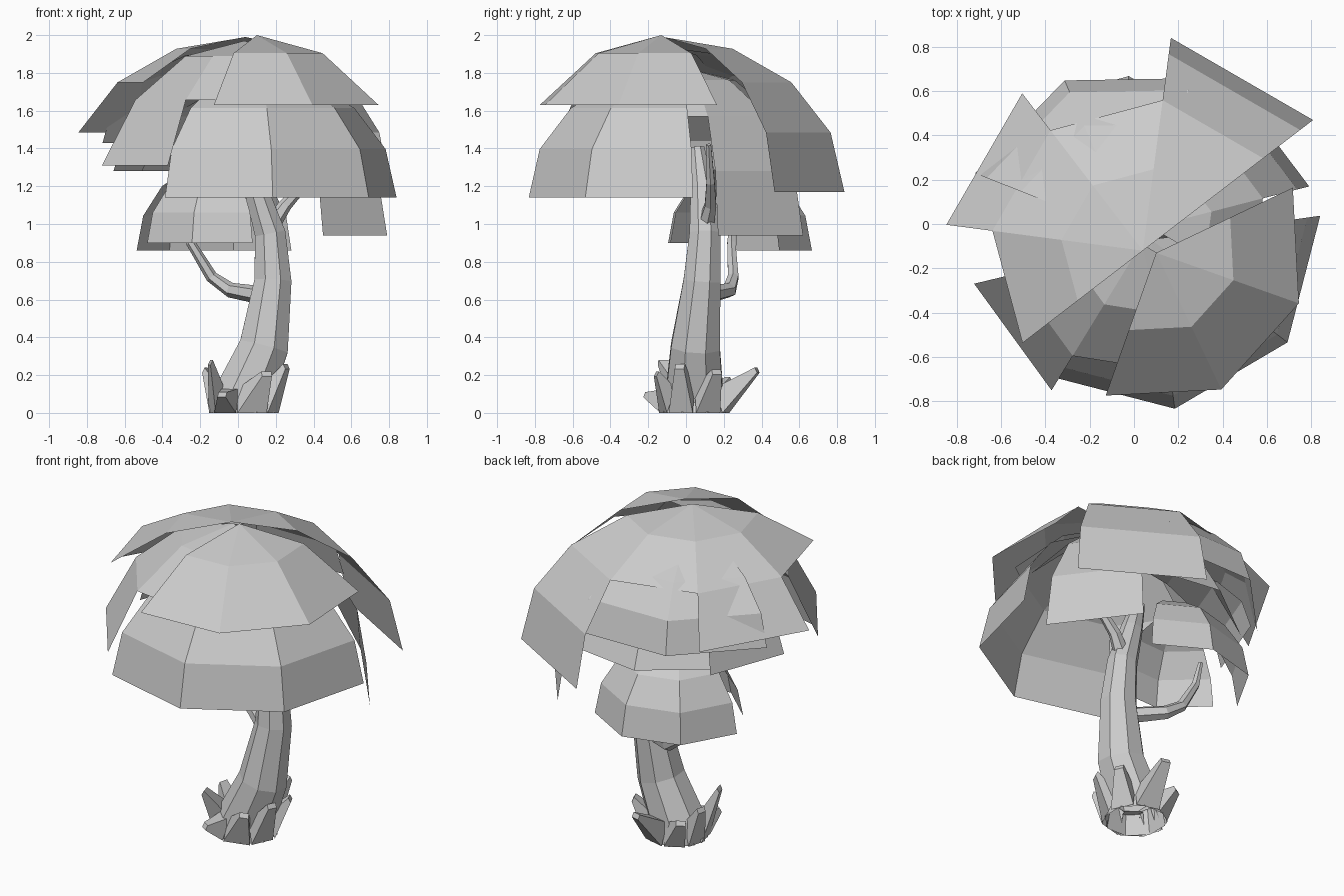
import bpy, bmesh
from math import sin, cos, radians
from mathutils import Vector

if "Cube" in bpy.data.objects:
    bpy.data.objects.remove(bpy.data.objects["Cube"])


def finish(name, bm):
    bmesh.ops.remove_doubles(bm, verts=bm.verts, dist=0.0005)
    me = bpy.data.meshes.new(name)
    bm.to_mesh(me)
    bm.free()
    ob = bpy.data.objects.new(name, me)
    bpy.context.collection.objects.link(ob)
    return ob


def shell(name, x, y, z, radius, height, start, spans):
    """Part of an eight-sided dome; spans give first and last ring of each 45 degree facet."""
    bm = bmesh.new()

    def point(ring, seg):
        t, a = radians(22.5 * ring), radians(start + 45 * seg)
        return bm.verts.new((x + radius * sin(t) * cos(a),
                             y + radius * sin(t) * sin(a), z + height * cos(t)))

    for s, (first, last) in enumerate(spans):
        for r in range(first, last):
            lower = [point(r + 1, s), point(r + 1, s + 1)]
            upper = [point(r, s + 1)] + ([point(r, s)] if r else [])
            bm.faces.new(lower + upper)
    return finish(name, bm)


def limb(name, path, sides=8, twist=0.0, open_base=False):
    """Faceted tube along (x, y, z, radius) points."""
    bm = bmesh.new()
    pts = [Vector(p[:3]) for p in path]
    rings = []
    for i, p in enumerate(path):
        d = (pts[min(i + 1, len(pts) - 1)] - pts[max(i - 1, 0)]).normalized()
        if i == 0 and p[2] == 0:
            d = Vector((0, 0, 1))
        side = Vector((0, 1, 0)).cross(d).normalized()
        up = d.cross(side)
        rings.append([bm.verts.new(pts[i] + p[3] * (
            side * cos(radians(twist + 360 * k / sides)) +
            up * sin(radians(twist + 360 * k / sides)))) for k in range(sides)])
    for a, b in zip(rings, rings[1:]):
        for k in range(sides):
            n = (k + 1) % sides
            bm.faces.new((a[k], a[n], b[n], b[k]))
    bm.faces.new(rings[-1])
    if not open_base:
        bm.faces.new(rings[0][::-1])
    return finish(name, bm)


def root(name, angle, half, tip, tip_half=0.027):
    """Wedge growing from a facet of the trunk foot to a blunt raised tip."""
    bm = bmesh.new()
    foot = Vector((0.03, 0.045, 0))
    out = Vector((cos(radians(angle)), sin(radians(angle)), 0))
    side = Vector((-out.y, out.x, 0))
    tip = Vector(tip)
    low, high = foot + out * 0.172, foot + out * 0.12 + Vector((0, 0, 0.13))
    lift = Vector((0, 0, tip_half)) - out * tip_half * 0.5
    a = [bm.verts.new(v) for v in (low - side * half, low + side * half,
                                   high + side * half * 0.8, high - side * half * 0.8)]
    b = [bm.verts.new(v) for v in (tip - side * tip_half - lift, tip + side * tip_half - lift,
                                   tip + side * tip_half, tip - side * tip_half)]
    for k in range(4):
        n = (k + 1) % 4
        bm.faces.new((a[k], a[n], b[n], b[k]))
    bm.faces.new(b)
    return finish(name, bm)


# Trunk and branches
limb("trunk", [(0.03, 0.045, 0, 0.178), (0.03, 0.045, 0.1, 0.165), (0.137, 0.05, 0.35, 0.14),
               (0.185, 0.085, 0.7, 0.106), (0.17, 0.1, 0.95, 0.088),
               (0.09, 0.085, 1.2, 0.065), (0.02, 0.06, 1.4, 0.04)],
     twist=22.5, open_base=True)
limb("low_branch", [(0.14, 0.1, 0.62, 0.05), (-0.04, 0.23, 0.65, 0.04),
                    (-0.14, 0.25, 0.72, 0.032), (-0.25, 0.24, 0.9, 0.025),
                    (-0.28, 0.25, 1.05, 0.015)], 6)
limb("right_branch", [(0.16, 0.1, 0.97, 0.05), (0.25, 0.13, 1.1, 0.035),
                      (0.36, 0.13, 1.22, 0.025), (0.45, 0.12, 1.42, 0.015)], 6)

# Chunky root spikes flaring from the base
roots = [(-125, 0.07, (-0.08, -0.2, 0.11)), (-75, 0.08, (0.15, -0.15, 0.22)),
         (-25, 0.07, (0.25, -0.03, 0.26)), (-165, 0.07, (-0.14, -0.12, 0.28)),
         (165, 0.06, (-0.17, 0.1, 0.24)), (75, 0.07, (0.08, 0.37, 0.24)),
         (25, 0.07, (0.24, 0.16, 0.23)), (120, 0.06, (-0.12, 0.22, 0.19))]
for i, (angle, half, tip) in enumerate(roots):
    root(f"root_{i + 1}", angle, half, tip)

# Main canopy of overlapping shells
shell("top_shell", 0.04, -0.12, 1.17, 0.967, 0.82, 37.5, [(0, 4), (0, 2), (0, 3), (0, 2)])
shell("front_cap", 0.10, -0.13, 0.74, 0.965, 1.26, -109.5, [(0, 2)] * 3)
shell("front_skirt", 0.077, -0.07, 1.14, 0.77, 0.67, -127, [(0, 4)] * 3)
shell("left_shell", 0.034, -0.088, 0.90, 0.84, 1.07, 193.5, [(0, 3), (0, 2), (0, 2)])
shell("right_shell", 0.076, -0.015, 0.94, 0.737, 0.89, -30.5,
      [(0, 2), (0, 4), (0, 3), (0, 3)])
shell("back_shell", -0.01, -0.05, 1.43, 0.76, 0.5, 68.5, [(0, 4), (0, 4)])
shell("side_shell", 0.0, 0.0, 1.28, 0.66, 0.42, 137, [(0, 4)])

# Small lower canopy on the low branch
shell("small_front_shell", -0.10, 0.30, 0.90, 0.42, 0.42, 205, [(0, 4)] * 2)
shell("small_back_shell", -0.08, 0.21, 0.86, 0.46, 0.48, 38, [(0, 4)] * 3)
